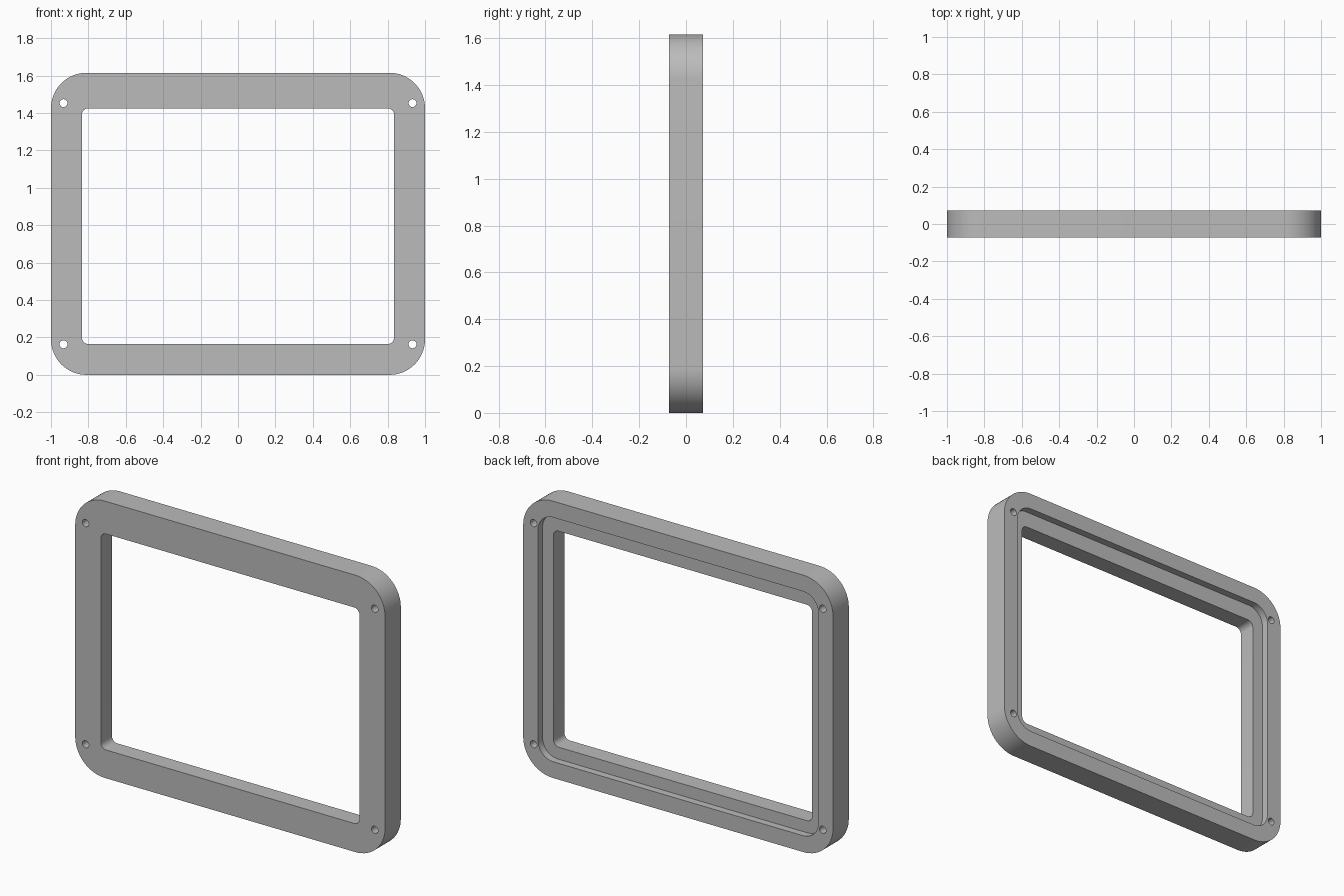
import bpy
import bmesh
from math import cos, sin, pi

if "Cube" in bpy.data.objects:
    bpy.data.objects.remove(bpy.data.objects["Cube"])

HALF_DEPTH = 0.0725
HEIGHT = 1.615
LIP_Y = 0.03       # floor of the rebate in the back
PAST = 0.2         # cutters reach beyond the faces

grey = bpy.data.materials.new("plain grey")
grey.use_nodes = True
colour = (0.5, 0.5, 0.5, 1)
grey.diffuse_color = colour
grey.node_tree.nodes["Principled BSDF"].inputs["Base Color"].default_value = colour


def rounded_slab(name, x0, x1, z0, z1, radius, y0, y1, steps=16):
    """Rounded rectangle in the xz plane, extruded from y0 to y1."""
    centres = [(x1 - radius, z1 - radius), (x0 + radius, z1 - radius),
               (x0 + radius, z0 + radius), (x1 - radius, z0 + radius)]
    bm = bmesh.new()
    ring = []
    for quarter, (cx, cz) in enumerate(centres):
        for i in range(steps + 1):
            a = (quarter + i / steps) * pi / 2
            ring.append(bm.verts.new((cx + radius * cos(a), y0, cz + radius * sin(a))))
    bmesh.ops.remove_doubles(bm, verts=ring, dist=1e-5)
    face = bm.faces.new([v for v in ring if v.is_valid])
    side = bmesh.ops.extrude_face_region(bm, geom=[face])["geom"]
    moved = [g for g in side if isinstance(g, bmesh.types.BMVert)]
    bmesh.ops.translate(bm, verts=moved, vec=(0, y1 - y0, 0))
    bmesh.ops.recalc_face_normals(bm, faces=bm.faces)
    mesh = bpy.data.meshes.new(name)
    bm.to_mesh(mesh)
    bm.free()
    mesh.materials.append(grey)
    obj = bpy.data.objects.new(name, mesh)
    bpy.context.collection.objects.link(obj)
    return obj


def cut(target, cutter):
    """Subtract the cutter from the target, then discard it."""
    cutter.hide_render = True
    mod = target.modifiers.new("cut", "BOOLEAN")
    mod.operation = "DIFFERENCE"
    mod.solver = "EXACT"
    mod.object = cutter
    bpy.context.view_layer.objects.active = target
    bpy.ops.object.modifier_apply(modifier=mod.name)
    bpy.data.objects.remove(cutter)


# Frame body
frame = rounded_slab("bezel_frame", -1, 1, 0, HEIGHT, 0.19, -HALF_DEPTH, HALF_DEPTH)

# Window opening
cut(frame, rounded_slab("opening_cutter", -0.835, 0.835, 0.165, 1.425, 0.035, -PAST, PAST, 8))

# Rebate around the opening at the back
cut(frame, rounded_slab("rebate_cutter", -0.905, 0.905, 0.095, 1.52, 0.1, LIP_Y, PAST))

# Screw holes in the corners
R = 0.021
for x in (-0.933, 0.933):
    for z in (0.163, 1.453):
        cut(frame, rounded_slab("hole_cutter", x - R, x + R, z - R, z + R, R, -PAST, PAST, 6))

# Smooth the rounded corners, keep the edges crisp
bpy.ops.object.select_all(action="DESELECT")
frame.select_set(True)
bpy.context.view_layer.objects.active = frame
bpy.ops.object.shade_smooth_by_angle(angle=pi / 6)
